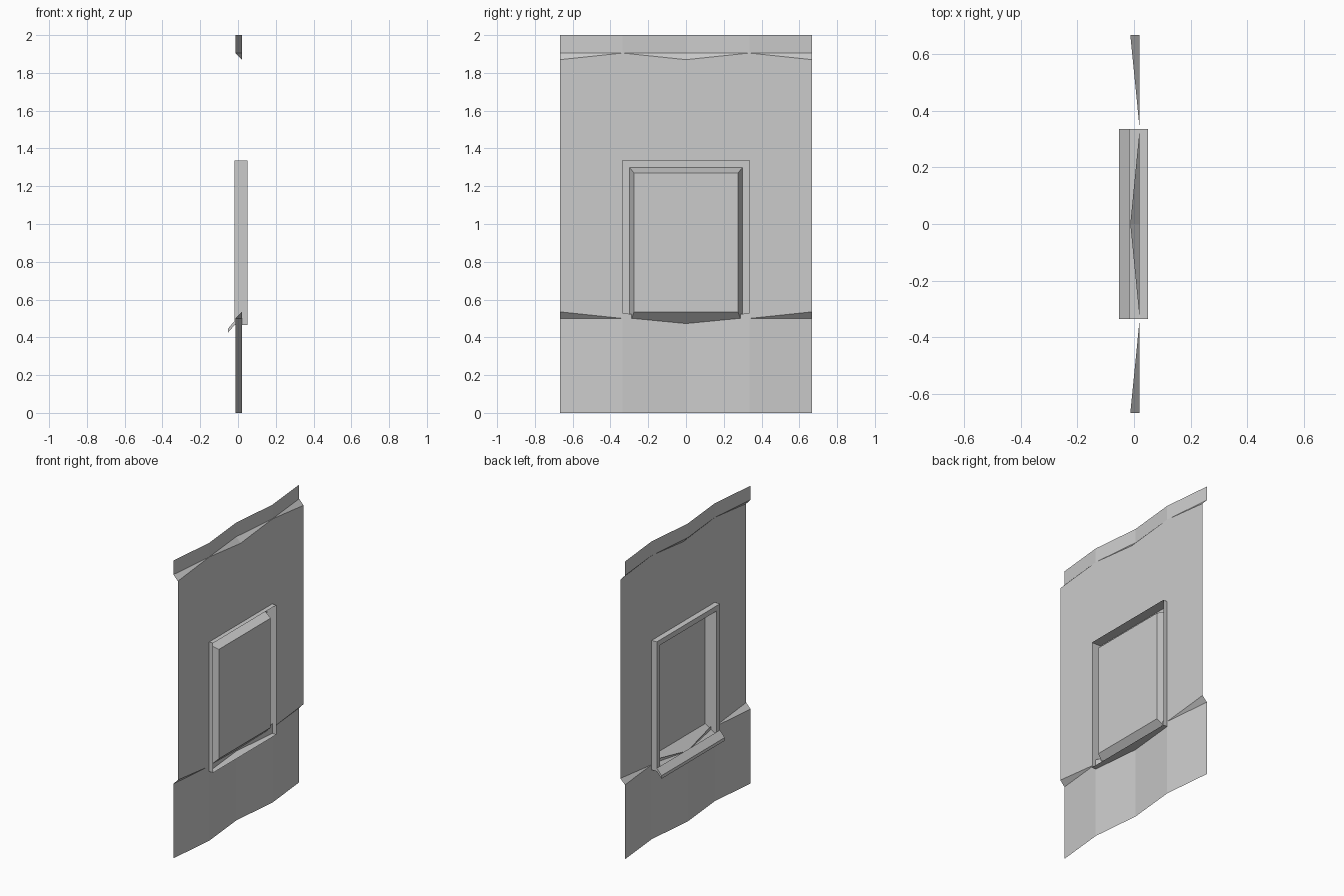
import bpy

if "Cube" in bpy.data.objects:
    bpy.data.objects.remove(bpy.data.objects["Cube"])

FLAT, DEEP = 0.02, -0.013      # wall plane and corrugation depth in x
W, H = 0.667, 0.335            # half width of wall and of window opening
BACK, LIP = -0.018, 0.05       # frame extent in x


def make(name, polys):
    """Build a flat-shaded sheet object from a list of polygons."""
    verts, faces, index = [], [], {}
    for poly in polys:
        face = []
        for p in poly:
            key = tuple(round(c, 5) for c in p)
            if key not in index:
                index[key] = len(verts)
                verts.append(key)
            face.append(index[key])
        faces.append(face)
    mesh = bpy.data.meshes.new(name)
    mesh.from_pydata(verts, [], faces)
    mesh.update()
    obj = bpy.data.objects.new(name, mesh)
    bpy.context.collection.objects.link(obj)
    return obj


def ring(x, y, z0, z1):
    """Rectangle of four corners at depth x."""
    return [(x, -y, z0), (x, y, z0), (x, y, z1), (x, -y, z1)]


def bridge(a, b):
    n = len(a)
    return [[a[i], a[(i + 1) % n], b[(i + 1) % n], b[i]] for i in range(n)]


# Wall: corrugated foot and head, flat middle with a window opening
polys = []
for s in (-1, 1):
    for deep_y, inner in ((W * s, False), (0, True)):
        f = H * s
        # head fold and corrugated top
        polys.append([(FLAT, f, 1.905), (FLAT, deep_y, 1.87), (DEEP, deep_y, 1.905)])
        polys.append([(FLAT, f, 1.905), (DEEP, deep_y, 1.905), (DEEP, deep_y, 2), (FLAT, f, 2)])
        # flat middle
        low_f, low_d = (1.335, 1.335) if inner else (0.5, 0.535)
        polys.append([(FLAT, f, low_f), (FLAT, deep_y, low_d),
                      (FLAT, deep_y, 1.87), (FLAT, f, 1.905)])
        # corrugated foot, dipping under the sill in the centre
        top_f, top_d = (0.53, 0.475) if inner else (0.5, 0.5)
        polys.append([(FLAT, f, 0), (DEEP, deep_y, 0), (DEEP, deep_y, top_d), (FLAT, f, top_f)])
        if not inner:
            polys.append([(FLAT, f, 0.5), (DEEP, deep_y, 0.5), (FLAT, deep_y, 0.535)])
make("wall", polys)

# Window frame: outer band, outside face and tapered reveal
rings = [ring(LIP, H, 0.465, 1.335), ring(BACK, H, 0.465, 1.335),
         ring(BACK, 0.30, 0.468, 1.30), ring(LIP, 0.275, 0.535, 1.27)]
make("window_frame", [q for a, b in zip(rings, rings[1:]) for q in bridge(a, b)])

# Window pane
make("window_pane", [rings[-1]])

# Sloping outside sill
profile = [(BACK, 0.487), (-0.053, 0.446), (-0.053, 0.425), (BACK, 0.465)]
ends = [[(x, y, z) for x, z in profile] for y in (-H, H)]
make("sill", bridge(*ends) + ends)
